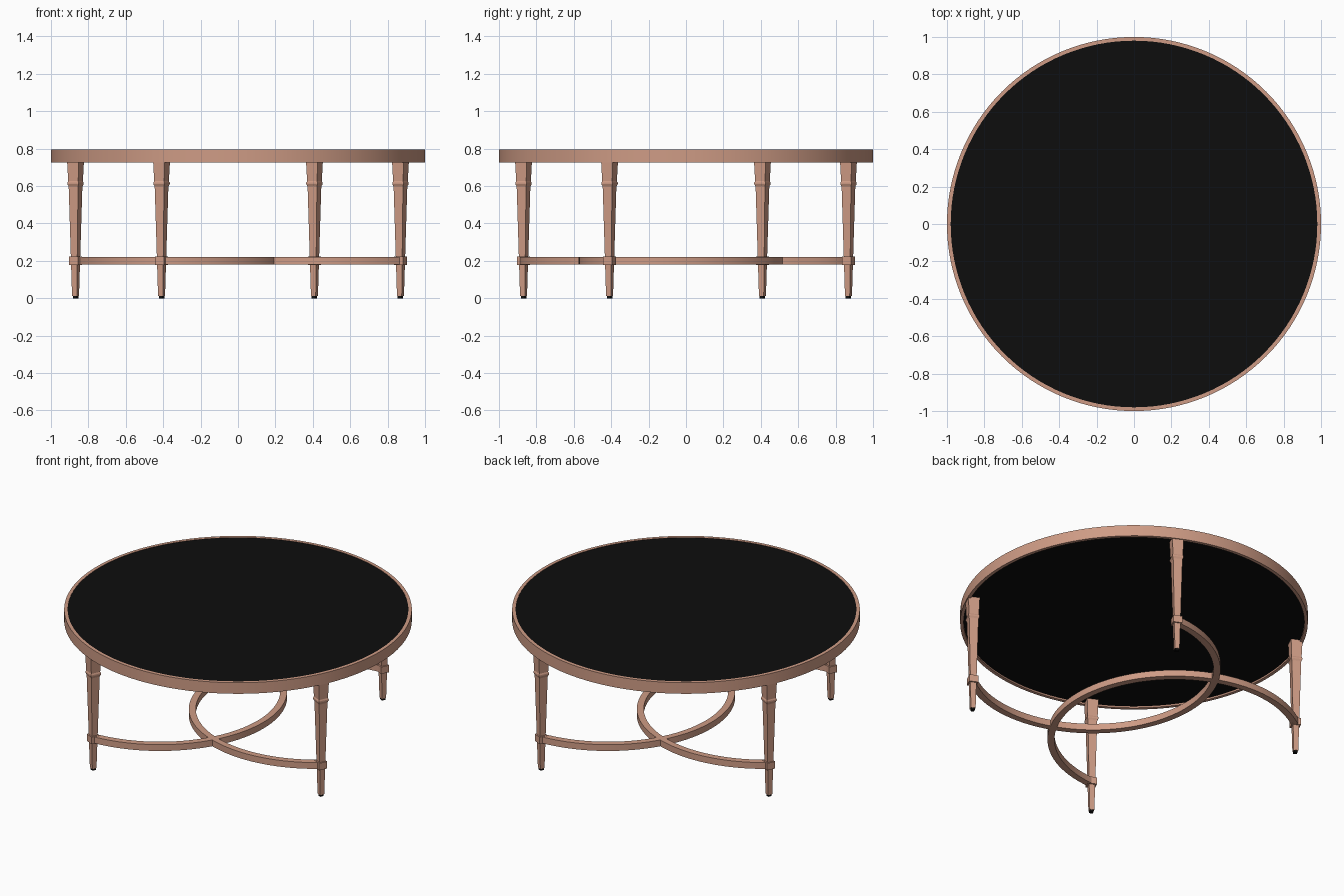
import bpy, bmesh, math

if "Cube" in bpy.data.objects:
    bpy.data.objects.remove(bpy.data.objects["Cube"])

def material(name, rgb):
    m = bpy.data.materials.new(name)
    m.diffuse_color = (*rgb, 1)
    m.use_nodes = True
    m.node_tree.nodes["Principled BSDF"].inputs["Base Color"].default_value = m.diffuse_color
    return m

COPPER = material("copper", (0.62, 0.33, 0.235))
BLACK = material("black", (0.004, 0.004, 0.004))

def finish(name, bm, mat, smooth=False):
    bmesh.ops.recalc_face_normals(bm, faces=bm.faces)
    me = bpy.data.meshes.new(name)
    bm.to_mesh(me)
    bm.free()
    me.materials.append(mat)
    ob = bpy.data.objects.new(name, me)
    bpy.context.collection.objects.link(ob)
    if smooth:
        bpy.ops.object.select_all(action='DESELECT')
        ob.select_set(True)
        bpy.context.view_layer.objects.active = ob
        bpy.ops.object.shade_smooth_by_angle(angle=math.radians(30))
    return ob

def band(name, r0, r1, z0, z1, a0, a1, steps, mat, cx=0, cy=0):
    """Rectangular section swept round a circle or along an arc."""
    bm = bmesh.new()
    full = abs(a1 - a0 - math.tau) < 1e-6
    rings = []
    for i in range(steps if full else steps + 1):
        a = a0 + (a1 - a0) * i / steps
        rings.append([bm.verts.new((cx + r * math.cos(a), cy + r * math.sin(a), z))
                      for r, z in ((r0, z0), (r1, z0), (r1, z1), (r0, z1))])
    pairs = list(zip(rings, rings[1:])) + ([(rings[-1], rings[0])] if full else [])
    for p, q in pairs:
        for k in range(4):
            n = (k + 1) % 4
            bm.faces.new((p[k], p[n], q[n], q[k]))
    if not full:
        bm.faces.new(rings[0])
        bm.faces.new(rings[-1])
    return finish(name, bm, mat, True)

def square_post(name, profile, x, y, angle, mat):
    """Square column from (width, height) steps, turned to face outward."""
    bm = bmesh.new()
    rings = []
    for w, z in profile:
        rings.append([bm.verts.new((w / 2 * sx, w / 2 * sy, z))
                      for sx, sy in ((-1, -1), (1, -1), (1, 1), (-1, 1))])
    for p, q in zip(rings, rings[1:]):
        for k in range(4):
            n = (k + 1) % 4
            bm.faces.new((p[k], p[n], q[n], q[k]))
    bm.faces.new(rings[0])
    bm.faces.new(rings[-1])
    ob = finish(name, bm, mat)
    ob.location = (x, y, 0)
    ob.rotation_euler.z = angle
    return ob

# Table top: copper rim around a black disc
band("top_rim", 0.98, 1.0, 0.725, 0.795, 0, math.tau, 128, COPPER)
bm = bmesh.new()
bmesh.ops.create_cone(bm, cap_ends=True, segments=128, radius1=0.982, radius2=0.982, depth=0.058)
bmesh.ops.translate(bm, verts=bm.verts, vec=(0, 0, 0.764))
finish("top_panel", bm, BLACK, True)

# Four tapered square legs with a moulding, a stretcher collar and a dark foot
LEG_R, TURN = 0.96, math.radians(-25.2)
LEG = [(0.028, 0.012), (0.055, 0.595), (0.057, 0.60), (0.066, 0.61), (0.066, 0.618),
       (0.059, 0.626), (0.068, 0.735)]
for i in range(4):
    a = TURN + i * math.pi / 2
    x, y = LEG_R * math.cos(a), LEG_R * math.sin(a)
    square_post(f"leg_{i + 1}", LEG, x, y, a, COPPER)
    square_post(f"collar_{i + 1}", [(0.053, 0.178), (0.053, 0.222)], x, y, a, COPPER)
    square_post(f"foot_{i + 1}", [(0.022, 0.0), (0.022, 0.013)], x, y, a, BLACK)

# Two crossing curved stretchers, each joining a pair of neighbouring legs
C = 0.465
half = LEG_R * math.sqrt(0.5)
R = math.hypot(half - C, half)
start = math.atan2(half, half - C)
for i in range(2):
    a = TURN + math.pi / 4 + i * math.pi
    band(f"stretcher_{i + 1}", R - 0.02, R + 0.02, 0.18, 0.22, a + start,
         a + math.tau - start, 64, COPPER, C * math.cos(a), C * math.sin(a))
